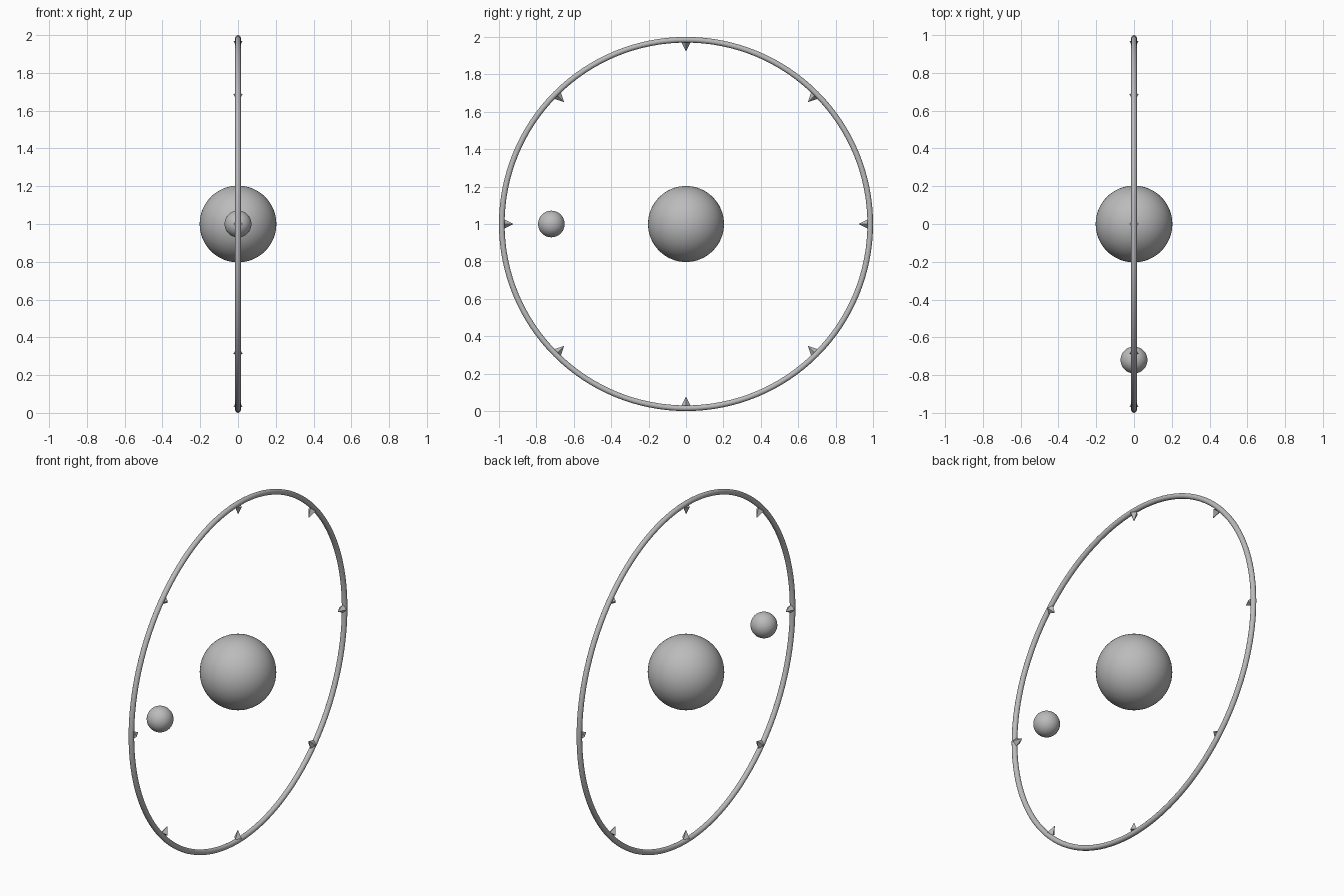
import bpy, math
from mathutils import Vector

if "Cube" in bpy.data.objects:
    bpy.data.objects.remove(bpy.data.objects["Cube"])

grey = bpy.data.materials.new("plain_grey")
grey.diffuse_color = (0.5, 0.5, 0.5, 1)
grey.use_nodes = True
grey.node_tree.nodes["Principled BSDF"].inputs["Base Color"].default_value = grey.diffuse_color

def finish(name, smooth=True):
    ob = bpy.context.object
    ob.name = name
    ob.data.materials.append(grey)
    if smooth:
        bpy.ops.object.shade_smooth()
    return ob

# Thin upright ring
bpy.ops.mesh.primitive_torus_add(major_radius=0.985, minor_radius=0.015, major_segments=128,
    minor_segments=16, location=(0, 0, 1), rotation=(0, math.pi / 2, 0))
finish("ring")

# Large centre ball and small orbiting ball
for name, r, y in (("centre_ball", 0.203, 0), ("small_ball", 0.071, -0.72)):
    bpy.ops.mesh.primitive_uv_sphere_add(segments=64, ring_count=32, radius=r, location=(0, y, 1))
    finish(name)

# Eight small spikes pointing inward
for i in range(8):
    a = i * math.pi / 4
    d = Vector((0, math.cos(a), math.sin(a)))
    bpy.ops.mesh.primitive_cone_add(vertices=4, radius1=0.024, depth=0.048,
        location=Vector((0, 0, 1)) + d * 0.946)
    ob = finish(f"spike_{i + 1}", False)
    ob.rotation_euler = (a + math.pi / 2, 0, 0)
